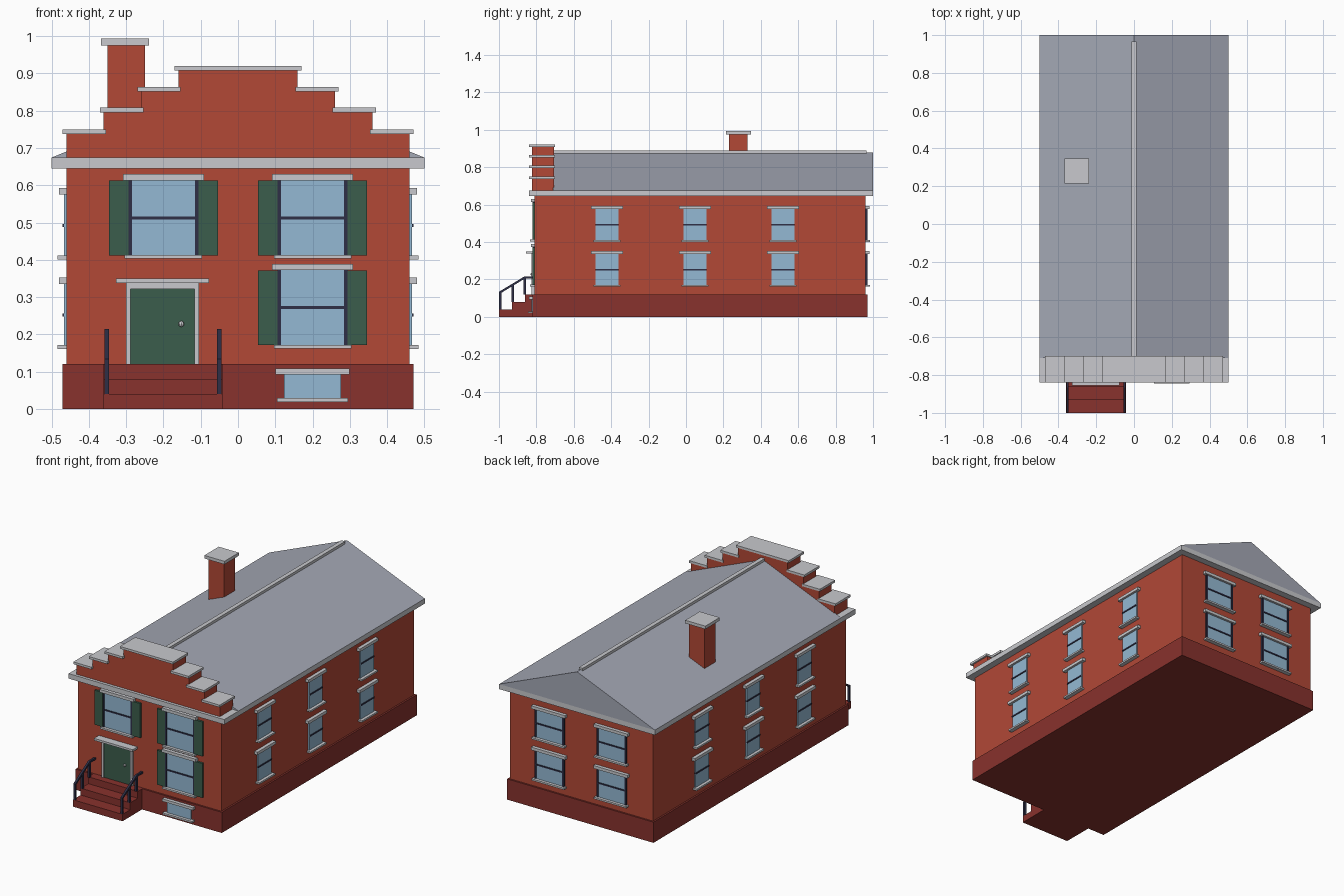
import bpy, bmesh, math
from mathutils import Vector

if "Cube" in bpy.data.objects:
    bpy.data.objects.remove(bpy.data.objects["Cube"])


def material(name, rgb):
    m = bpy.data.materials.new(name)
    lin = [((c / 255 + 0.055) / 1.055) ** 2.4 for c in rgb]
    m.diffuse_color = (*lin, 1)
    m.use_nodes = True
    m.node_tree.nodes["Principled BSDF"].inputs["Base Color"].default_value = m.diffuse_color
    return m


BRICK = material("red brick", (178, 72, 54))
BASE = material("dark red stone", (136, 50, 45))
TRIM = material("pale grey trim", (200, 201, 205))
ROOF = material("slate grey", (164, 168, 181))
DARK = material("dark iron", (46, 47, 70))
GREEN = material("dark green paint", (59, 93, 76))
GLASS = material("blue glass", (148, 185, 211))


def finish(name, bm, mat):
    bmesh.ops.recalc_face_normals(bm, faces=bm.faces)
    me = bpy.data.meshes.new(name)
    bm.to_mesh(me)
    bm.free()
    me.materials.append(mat)
    ob = bpy.data.objects.new(name, me)
    bpy.context.collection.objects.link(ob)
    return ob


def box(name, mat, x0, x1, y0, y1, z0, z1):
    bm = bmesh.new()
    bmesh.ops.create_cube(bm, size=1)
    for v in bm.verts:
        v.co = ((x0 + x1) / 2 + v.co.x * (x1 - x0),
                (y0 + y1) / 2 + v.co.y * (y1 - y0),
                (z0 + z1) / 2 + v.co.z * (z1 - z0))
    return finish(name, bm, mat)


def prism(name, mat, profile, axis, a, b):
    """Extrude a profile along x (points are y,z) or y (points are x,z)."""
    bm = bmesh.new()
    place = (lambda p: (a, p[0], p[1])) if axis == "x" else (lambda p: (p[0], a, p[1]))
    face = bm.faces.new([bm.verts.new(place(p)) for p in profile])
    new = bmesh.ops.extrude_face_region(bm, geom=[face])["geom"]
    shift = Vector((b - a, 0, 0)) if axis == "x" else Vector((0, b - a, 0))
    bmesh.ops.translate(bm, vec=shift, verts=[g for g in new if isinstance(g, bmesh.types.BMVert)])
    return finish(name, bm, mat)


# wall name -> (axis of the outward direction, wall position, outward sign)
WALLS = {"front": ("y", -0.81, -1), "back": ("y", 0.96, 1),
         "left": ("x", -0.46, -1), "right": ("x", 0.46, 1),
         "basement": ("y", -0.82, -1)}


def plate(name, mat, wall, u0, u1, z0, z1, depth):
    """Box standing out from a wall by the given depth."""
    axis, pos, s = WALLS[wall]
    lo, hi = sorted((pos - s * 0.003, pos + s * depth))
    if axis == "y":
        return box(name, mat, u0, u1, lo, hi, z0, z1)
    return box(name, mat, lo, hi, u0, u1, z0, z1)


def window(wall, u, half, z0, z1, lintel, sill, frame=False, bar=True, head=0.017):
    n = wall + "_window_"
    plate(n + "glass", GLASS, wall, u - half, u + half, z0, z1, 0.007)
    plate(n + "lintel", TRIM, wall, u - lintel, u + lintel, z1, z1 + head, 0.02)
    plate(n + "sill", TRIM, wall, u - sill, u + sill, z0 - 0.009, z0 + 0.001, 0.024)
    if bar:
        zm = (z0 + z1) / 2
        plate(n + "bar", DARK, wall, u - half, u + half, zm - 0.004, zm + 0.004, 0.011)
    if frame:
        for s in (-1, 1):
            a, b = sorted((u + s * (half - 0.004), u + s * (half + 0.006)))
            plate(n + "frame", DARK, wall, a, b, z0, z1, 0.011)


# main body
box("plinth", BASE, -0.47, 0.47, -0.82, 0.97, 0, 0.12)
box("brick_walls", BRICK, -0.46, 0.46, -0.81, 0.96, 0.12, 0.645)
box("cornice", TRIM, -0.5, 0.5, -0.84, 1.0, 0.645, 0.674)

# gable roof and ridge cap
prism("roof", ROOF, [(-0.5, 0.674), (0.5, 0.674), (0, 0.879)], "y", -0.71, 1.0)
box("ridge_cap", TRIM, -0.012, 0.012, -0.71, 0.965, 0.868, 0.889)

# stepped parapet with copings
steps = [(0.46, 0.674, 0.738), (0.36, 0.738, 0.796), (0.26, 0.796, 0.852), (0.16, 0.852, 0.908)]
outline = [p for w, z0, z1 in steps for p in ((w, z0), (w, z1))]
prism("stepped_parapet", BRICK, outline + [(-x, z) for x, z in reversed(outline)], "y", -0.823, -0.705)
for w, _, z in steps[:3]:
    for s in (-1, 1):
        a, b = sorted((s * (w - 0.106), s * (w + 0.01)))
        box("parapet_coping", TRIM, a, b, -0.84, -0.70, z - 0.001, z + 0.012)
box("top_coping", TRIM, -0.17, 0.17, -0.84, -0.70, 0.907, 0.92)

# chimney
box("chimney", BRICK, -0.35, -0.25, 0.23, 0.33, 0.70, 0.975)
box("chimney_cap", TRIM, -0.367, -0.238, 0.215, 0.347, 0.975, 0.993)

# front windows with shutters
for u, z in ((-0.2, 0.412), (0.2, 0.412), (0.2, 0.171)):
    window("front", u, 0.0885, z, z + 0.201, 0.109, 0.104, frame=True)
    for s in (-1, 1):
        a, b = sorted((u + s * 0.0935, u + s * 0.146))
        plate("shutter", GREEN, "front", a, b, z, z + 0.2, 0.012)
window("basement", 0.2, 0.076, 0.028, 0.093, 0.099, 0.095, bar=False, head=0.015)

# side and back windows
for z in (0.17, 0.41):
    for wall in ("left", "right"):
        for y in (-0.422, 0.048, 0.519):
            window(wall, y, 0.061, z, z + 0.165, 0.085, 0.073)
    for x in (-0.2, 0.2):
        window("back", x, 0.0885, z, z + 0.165, 0.109, 0.104, frame=True)

# front door
plate("door", GREEN, "front", -0.288, -0.116, 0.12, 0.323, 0.008)
for a in (-0.3, -0.116):
    plate("door_jamb", TRIM, "front", a, a + 0.012, 0.12, 0.338, 0.015)
plate("door_head", TRIM, "front", -0.288, -0.116, 0.322, 0.338, 0.015)
plate("door_canopy", TRIM, "front", -0.327, -0.078, 0.338, 0.35, 0.045)
bm = bmesh.new()
bmesh.ops.create_uvsphere(bm, u_segments=8, v_segments=6, radius=0.008)
bmesh.ops.translate(bm, vec=(-0.152, -0.823, 0.228), verts=bm.verts)
finish("door_knob", bm, TRIM)

# entrance steps
prism("entrance_steps", BASE,
      [(-0.815, 0), (-1, 0), (-1, 0.04), (-0.929, 0.04), (-0.929, 0.08),
       (-0.86, 0.08), (-0.86, 0.12), (-0.815, 0.12)], "x", -0.36, -0.042)

# iron railings: three posts and a bent handrail on each side
for x in (-0.358, -0.056):
    for y, z in ((-0.993, 0.04), (-0.926, 0.08), (-0.862, 0.12)):
        box("railing_post", DARK, x, x + 0.012, y - 0.006, y + 0.006, z, z + 0.088)
    prism("handrail", DARK,
          [(-0.999, 0.121), (-0.862, 0.204), (-0.81, 0.204),
           (-0.81, 0.215), (-0.865, 0.215), (-0.999, 0.134)], "x", x, x + 0.012)
